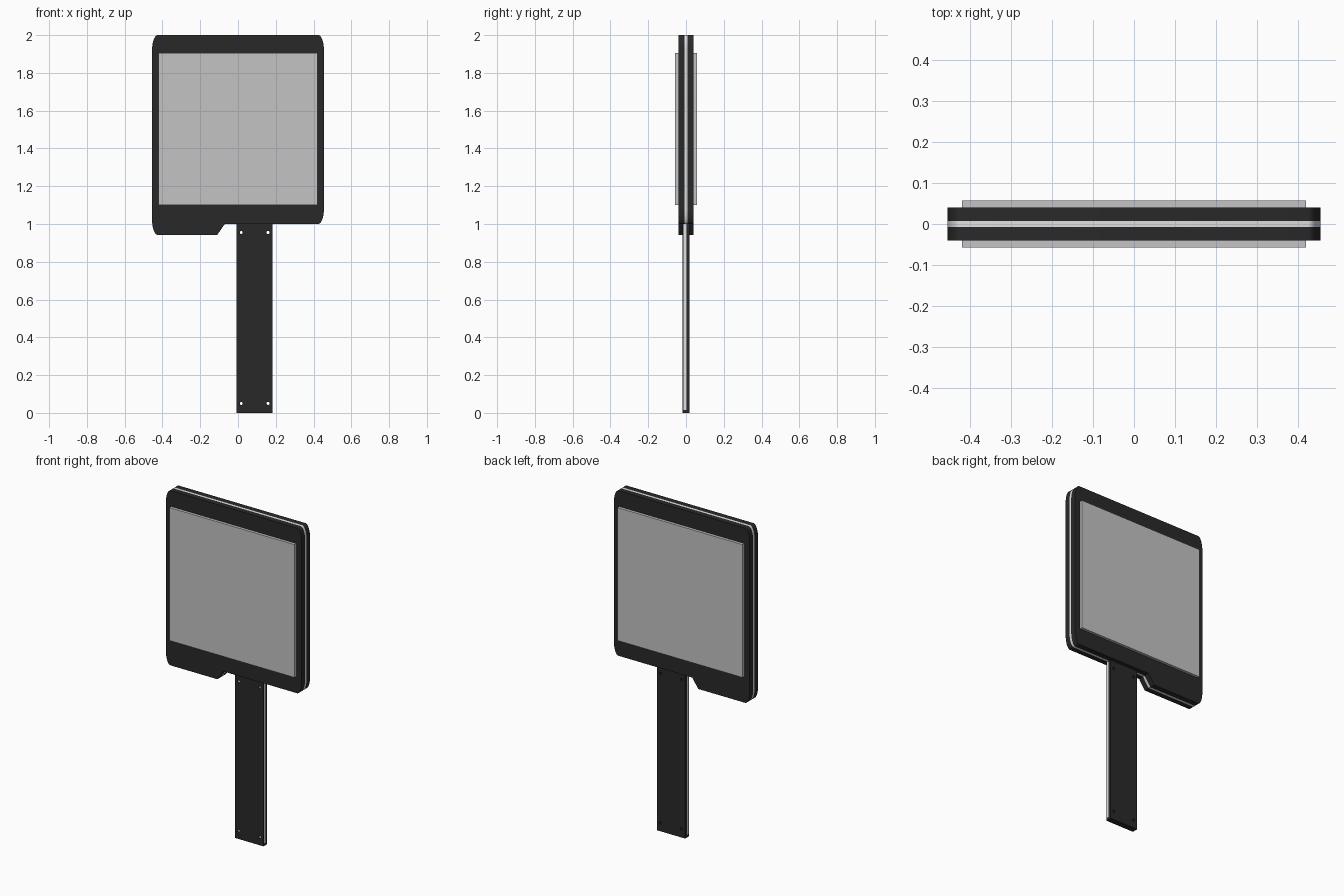
import bpy
from math import cos, sin, pi, radians

if "Cube" in bpy.data.objects:
    bpy.data.objects.remove(bpy.data.objects["Cube"])


def material(name, level, alpha=1.0):
    m = bpy.data.materials.new(name)
    m.use_nodes = True
    colour = (level, level, level, 1)
    m.diffuse_color = (level, level, level, alpha)
    shader = m.node_tree.nodes["Principled BSDF"]
    shader.inputs["Base Color"].default_value = colour
    shader.inputs["Alpha"].default_value = alpha
    shader.inputs["Roughness"].default_value = 0.6
    return m


BLACK = material("matt black", 0.022)
WHITE = material("pale edging", 0.75)
GREY = material("grey screen", 0.55)


def plate(name, loops, y0, y1, mat):
    """Upright flat plate between y0 and y1; loops after the first are holes."""
    curve = bpy.data.curves.new(name, "CURVE")
    curve.dimensions = "2D"
    curve.fill_mode = "BOTH"
    curve.extrude = (y1 - y0) / 2
    for loop in loops:
        spline = curve.splines.new("POLY")
        spline.points.add(len(loop) - 1)
        for p, (x, z) in zip(spline.points, loop):
            p.co = (x, z, 0, 1)
        spline.use_cyclic_u = True
    ob = bpy.data.objects.new(name, curve)
    bpy.context.collection.objects.link(ob)
    ob.location.y = (y0 + y1) / 2
    ob.rotation_euler.x = pi / 2
    bpy.ops.object.select_all(action="DESELECT")
    ob.select_set(True)
    bpy.context.view_layer.objects.active = ob
    bpy.ops.object.convert(target="MESH")
    ob = bpy.context.view_layer.objects.active
    ob.data.materials.clear()
    ob.data.materials.append(mat)
    bpy.ops.object.shade_smooth_by_angle(angle=radians(30))
    return ob


def rect(x0, x1, z0, z1):
    return [(x0, z0), (x1, z0), (x1, z1), (x0, z1)]


def arc(cx, cz, rx, rz, start, sweep=90, steps=8):
    angles = [radians(start + sweep * i / steps) for i in range(steps + 1)]
    return [(cx + rx * cos(a), cz + rz * sin(a)) for a in angles]


# Head outline: tall elliptical corners and a dropped tab at lower right
HALF, RX, RZ = 0.455, 0.03, 0.08
inner = HALF - RX
head = (arc(inner, 1 + RZ, RX, RZ, -90) + arc(inner, 2 - RZ, RX, RZ, 0)
        + arc(-inner, 2 - RZ, RX, RZ, 90) + arc(-inner, 0.942 + RZ, RX, RZ, 180)
        + [(-0.11, 0.942), (-0.07, 1.0)])
opening = rect(-0.42, 0.42, 1.1, 1.905)

# Sandwiched head frame
plate("front_frame", [head, opening], -0.04, -0.007, BLACK)
plate("frame_edging", [head, opening], -0.007, 0.007, WHITE)
plate("back_frame", [head, opening], 0.007, 0.04, BLACK)

# Screen block, proud of the frame on both sides
plate("screen", [rect(-0.42, 0.42, 1.1, 1.905)], -0.057, 0.057, GREY)

# Handle layers with four through holes
X0, X1 = -0.007, 0.183
holes = [arc(x, z, 0.008, 0.008, 0, 330, 11)
         for x in (X0 + 0.024, X1 - 0.024) for z in (0.05, 0.955)]
plate("handle_front", [rect(X0, X1, 0, 1.0)] + holes, -0.018, -0.013, BLACK)
plate("handle_core", [rect(X0, X1, 0.015, 1.0)] + holes, -0.013, 0.002, WHITE)
plate("handle_back", [rect(X0, X1, 0, 1.0)] + holes, 0.002, 0.018, BLACK)
plate("handle_foot", [rect(X0, X1, 0, 0.015)], -0.013, 0.002, BLACK)
